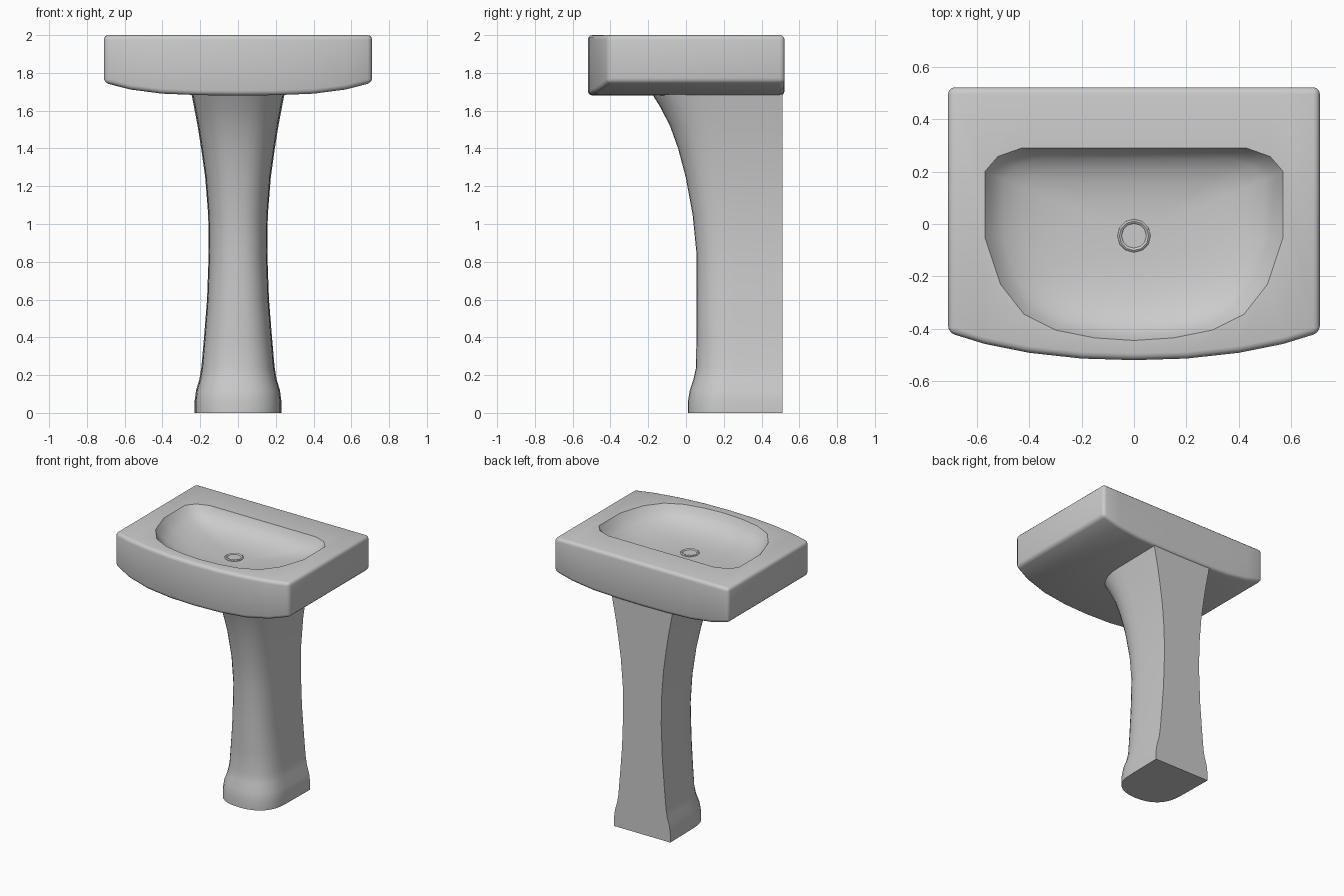
import bpy, bmesh, math

if "Cube" in bpy.data.objects:
    bpy.data.objects.remove(bpy.data.objects["Cube"])


def make_object(name, bm):
    bmesh.ops.recalc_face_normals(bm, faces=bm.faces)
    mesh = bpy.data.meshes.new(name)
    bm.to_mesh(mesh)
    bm.free()
    ob = bpy.data.objects.new(name, mesh)
    bpy.context.collection.objects.link(ob)
    return ob


def loft(name, loops, cap_start=True, cap_end=True, closed=False):
    """Skin a list of equal-length closed loops."""
    bm = bmesh.new()
    rings = [[bm.verts.new(p) for p in loop] for loop in loops]
    pairs = list(zip(rings, rings[1:]))
    if closed:
        pairs.append((rings[-1], rings[0]))
    for a, b in pairs:
        n = len(a)
        for i in range(n):
            j = (i + 1) % n
            bm.faces.new((a[i], a[j], b[j], b[i]))
    if cap_start and not closed:
        bm.faces.new(rings[0])
    if cap_end and not closed:
        bm.faces.new(rings[-1])
    return make_object(name, bm)


def activate(ob):
    bpy.ops.object.select_all(action='DESELECT')
    ob.select_set(True)
    bpy.context.view_layer.objects.active = ob


def smooth(ob, angle):
    activate(ob)
    bpy.ops.object.shade_smooth_by_angle(angle=math.radians(angle))


# Basin block: box section swept across x, bowed front and bowed underside
half = [(0.0, -0.52, 1.68), (0.2, -0.514, 1.682), (0.4, -0.492, 1.69),
        (0.57, -0.458, 1.712), (0.71, -0.415, 1.748)]
stations = [(-x, f, b) for x, f, b in reversed(half[1:])] + half
basin = loft("basin", [[(x, f, b), (x, 0.522, b), (x, 0.522, 2), (x, f, 2)]
                       for x, f, b in stations])
bevel = basin.modifiers.new("rounded_edges", 'BEVEL')
bevel.width = 0.025
bevel.segments = 3
bevel.limit_method = 'ANGLE'
bevel.angle_limit = math.radians(40)
activate(basin)
bpy.ops.object.modifier_apply(modifier=bevel.name)

# Bowl cutter: rim outline shrinking down towards the drain
DRAIN_Y, DRAIN_Z = -0.045, 1.86
side = [(0.43, 0.29), (0.52, 0.258), (0.57, 0.2), (0.57, -0.05), (0.51, -0.23),
        (0.42, -0.345), (0.3, -0.405), (0.15, -0.435)]
rim = side + [(0, -0.445)] + [(-x, y) for x, y in reversed(side)]
profile = [(1, -0.1), (1, 0), (0.95, 0.04), (0.87, 0.075), (0.75, 0.103),
           (0.6, 0.123), (0.4, 0.136), (0.2, 0.14)]
cutter = loft("bowl_cutter", [[(x * s, DRAIN_Y + (y - DRAIN_Y) * s, 2 - d)
                               for x, y in rim] for s, d in profile])
cutter.hide_render = True
cut = basin.modifiers.new("bowl", 'BOOLEAN')
cut.operation = 'DIFFERENCE'
cut.solver = 'EXACT'
cut.object = cutter
activate(basin)
bpy.ops.object.modifier_apply(modifier=cut.name)
bpy.data.objects.remove(cutter, do_unlink=True)
smooth(basin, 42)

# Drain ring with a recessed plug
SIDES = 12
ring_profile = [(0.065, -0.01), (0.063, 0.004), (0.056, 0.009),
                (0.049, 0.006), (0.047, 0.002)]
drain = loft("drain", [[(r * math.cos(2 * math.pi * i / SIDES),
                         DRAIN_Y + r * math.sin(2 * math.pi * i / SIDES),
                         DRAIN_Z + h) for i in range(SIDES)]
                       for r, h in ring_profile])
smooth(drain, 42)

# Pedestal: D-shaped section, flat back, flared at foot and top (z, half width, front y)
BACK = 0.51
levels = [(0, 0.23, 0.01), (0.06, 0.23, 0.01), (0.12, 0.222, 0.02),
          (0.18, 0.204, 0.04), (0.24, 0.194, 0.053), (0.4, 0.18, 0.055),
          (0.6, 0.164, 0.055), (0.85, 0.155, 0.055), (1.05, 0.158, 0.035),
          (1.25, 0.174, -0.002), (1.4, 0.195, -0.042), (1.52, 0.214, -0.085),
          (1.62, 0.233, -0.137), (1.7, 0.249, -0.187)]


def d_section(z, w, front):
    depth = 0.45 * (BACK - front)
    pts = [(w, BACK, z)]
    for i in range(17):
        a = math.pi * i / 16
        c, s = math.cos(a), math.sin(a)
        x = math.copysign(abs(c) ** 0.85, c) * w * 0.98
        pts.append((x, front + depth * (1 - s ** 0.85 if s > 1e-6 else 1), z))
    return pts + [(-w, BACK, z)]


pedestal = loft("pedestal", [d_section(*l) for l in levels])
smooth(pedestal, 42)
